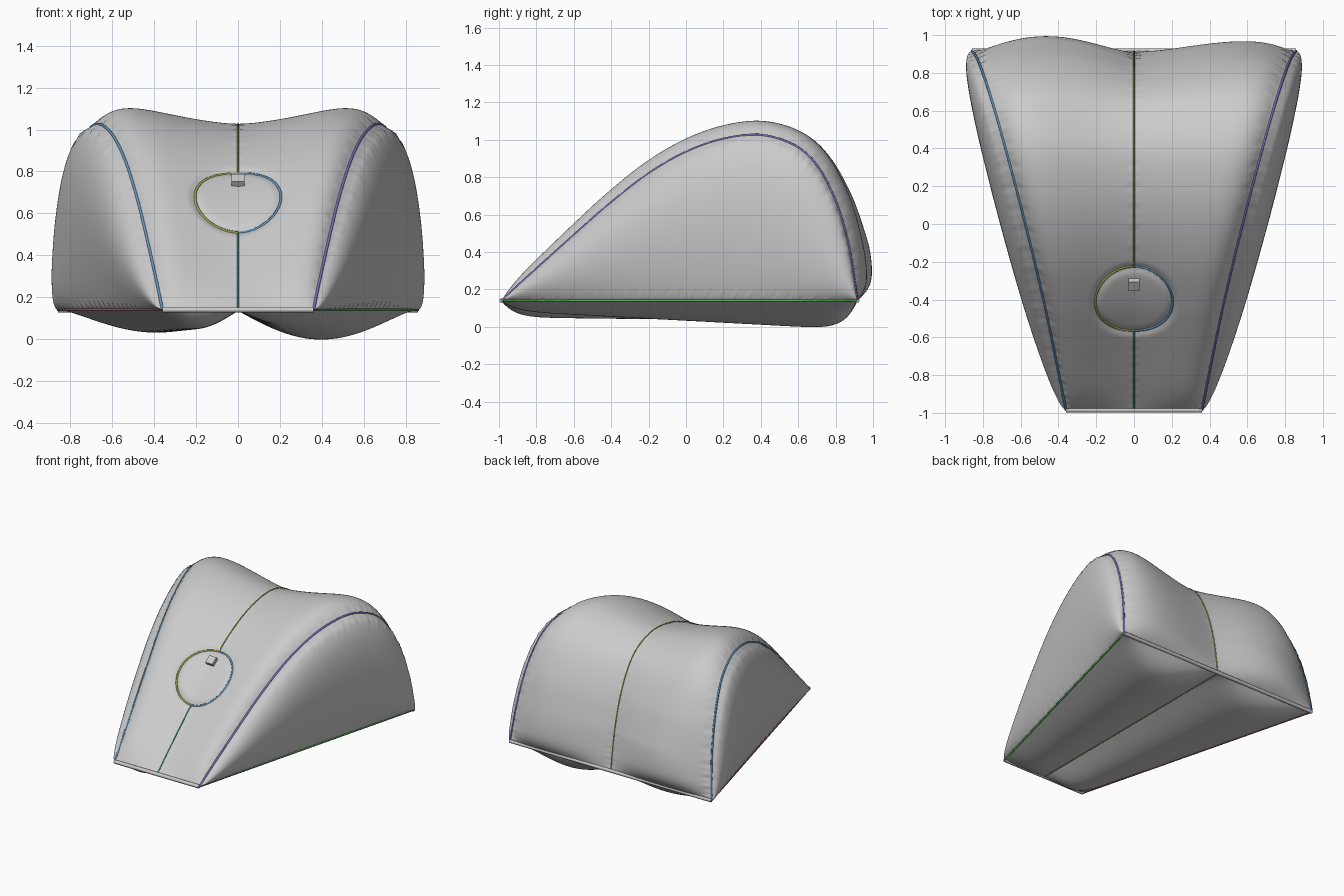
import bpy, bmesh, math
from mathutils import Vector

if "Cube" in bpy.data.objects:
    bpy.data.objects.remove(bpy.data.objects["Cube"])

N, M, V = 200, 80, 36   # samples along the length, across, up the side panels

# side seam profile (y, z) from the front edge, over the top, down the back
PROFILE = [(-.985, .14), (-.85, .265), (-.7, .4), (-.55, .535), (-.4, .665), (-.2, .82),
           (0, .935), (.2, 1.005), (.4, 1.025), (.58, .97), (.7, .86), (.8, .67),
           (.865, .45), (.895, .28), (.915, .14)]


def spline(t):
    p = [Vector(q) for q in PROFILE]
    p = [2 * p[0] - p[1]] + p + [2 * p[-1] - p[-2]]
    s = min(max(t, 0), 1) * (len(PROFILE) - 1)
    i = min(int(s), len(PROFILE) - 2)
    f = s - i
    a, b, c, d = p[i:i + 4]
    return .5 * (2 * b + (c - a) * f + (2 * a - 5 * b + 4 * c - d) * f * f
                 + (3 * b - a - 3 * c + d) * f ** 3)


def lerp(a, b, f):
    return a + (b - a) * f


def half_width(y):
    return .36 + (y + .985) * .262


def seam_x(t):
    return half_width(spline(t).x) - .045 * math.sin(math.pi * t)


def pucker(d, t):
    """Small gathers beside a stitched seam at distance d."""
    return .007 * math.exp(-(d / .05) ** 2) * math.sin(t * 230) * math.sin(t * 83 + 1)


def top(u, t):
    """Top strip: two soft lobes either side of the centre seam."""
    p = spline(t)
    d = (spline(t + .01) - spline(t - .01)).normalized()
    n = Vector((-d.y, d.x))
    a = abs(u)
    crest = a ** 1.5 * (1 - a ** 6) / .54
    back = math.sin(math.pi * a ** 1.1)
    k = min(1, max(0, (t - .62) / .25))
    lobe = lerp(crest, back, k * (.9 if u < 0 else .4))
    amp = lerp(.03, .112, t) * (1 - abs(2 * t - 1) ** 14)
    amp *= 1 + k * (.1 if u < 0 else -.15)
    x = u * seam_x(t)
    r = math.hypot(x / .205, (p.x + .4) / .17)
    off = lobe * amp - .012 * math.exp(-((r - 1) / .09) ** 2)
    off += .012 * max(0, 1 - r * r)
    if 0 < a < .999 and 0 < t < 1:
        off += pucker(1 - a, t) + pucker(a * 1.5, t) * (.7 if r > 1 else 0)
    return Vector((x, p.x + n.x * off, p.y + n.y * off))


def base_y(t):
    return lerp(PROFILE[0][0], PROFILE[-1][0], t)


def side(sign, v, t):
    p, y = spline(t), base_y(t)
    a = Vector((half_width(y), y, .14))
    b = Vector((seam_x(t), p.x, p.y))
    q = a.lerp(b, v)
    q.x += .118 * max(0, math.sin(math.pi * t)) ** .55 * v ** .85 * (1 - v) ** .5 / .41
    if 0 < v < 1 and 0 < t < 1:
        q.x += pucker(1 - v, t) + pucker(v, t) * .6
    q.x *= sign
    return q


def bottom(u, t):
    y = base_y(t)
    lobe = math.sin(math.pi * abs(u))
    depth = lerp(.085, .108, t) if u < 0 else lerp(.05, .152, t)
    z = .135 - depth * lobe * (1 - abs(2 * t - 1) ** 14)
    return Vector((u * half_width(y), y, z + .005 * abs(u) ** 4 if abs(u) < 1 else .14))


def grid(bm, fn, na, nb):
    g = [[bm.verts.new(fn(i / na, j / nb)) for j in range(nb + 1)] for i in range(na + 1)]
    for i in range(na):
        for j in range(nb):
            bm.faces.new((g[i][j], g[i + 1][j], g[i + 1][j + 1], g[i][j + 1]))


# cushion body: top strip, two side panels, underside
bm = bmesh.new()
grid(bm, lambda a, t: top(2 * a - 1, t), M, N)
grid(bm, lambda a, t: bottom(2 * a - 1, t), M, N)
for s in (-1, 1):
    grid(bm, lambda v, t: side(s, v, t), V, N)
bmesh.ops.remove_doubles(bm, verts=bm.verts, dist=.0006)
bmesh.ops.recalc_face_normals(bm, faces=bm.faces)
mesh = bpy.data.meshes.new("cushion_body")
bm.to_mesh(mesh)
bm.free()
body = bpy.data.objects.new("cushion_body", mesh)
bpy.context.collection.objects.link(body)
bpy.context.view_layer.objects.active = body
body.select_set(True)
bpy.ops.object.shade_smooth_by_angle(angle=math.radians(50))


def cord(name, pts, color=None, radius=.007):
    """Thin stitched seam cord."""
    cu = bpy.data.curves.new(name, 'CURVE')
    cu.dimensions = '3D'
    cu.bevel_depth, cu.bevel_resolution, cu.use_fill_caps = radius, 1, True
    sp = cu.splines.new('POLY')
    sp.points.add(len(pts) - 1)
    for q, p in zip(sp.points, pts):
        q.co = (*p, 1)
    if color:
        mat = bpy.data.materials.new(name)
        mat.diffuse_color = (*color, 1)
        mat.use_nodes = True
        mat.node_tree.nodes["Principled BSDF"].inputs["Base Color"].default_value = mat.diffuse_color
        cu.materials.append(mat)
    bpy.context.collection.objects.link(bpy.data.objects.new(name, cu))


def t_at(y):
    lo, hi = 0, 1
    for _ in range(30):
        m = (lo + hi) / 2
        lo, hi = (m, hi) if spline(m).x < y else (lo, m)
    return lo


def on_top(x, y):
    t = t_at(y)
    return top(x / seam_x(t), t)


def run(fn, a=0, b=1, n=60):
    return [fn(lerp(a, b, i / n)) for i in range(n + 1)]


BLUE, PURPLE, OLIVE = (.12, .3, .5), (.22, .15, .5), (.35, .38, .08)
TEAL, GREEN, RED = (.1, .42, .42), (.1, .4, .1), (.4, .1, .18)

# edge, centre and base seams
cord("left_edge_seam", run(lambda t: top(-1, t)), BLUE)
cord("right_edge_seam", run(lambda t: top(1, t)), PURPLE)
cord("back_centre_seam", run(lambda t: top(0, t), t_at(-.23)), OLIVE, .005)
cord("front_centre_seam", run(lambda t: top(0, t), 0, t_at(-.57)), TEAL, .005)
cord("base_centre_seam", run(lambda t: bottom(0, t)), OLIVE, .005)
cord("right_base_seam", run(lambda t: bottom(1, t)), GREEN)
cord("left_base_seam", run(lambda t: bottom(-1, t)), RED)

# grey piping along the front and back base edges
for name, t in (("front_base_piping", 0), ("back_base_piping", 1)):
    cord(name, run(lambda a: top(2 * a - 1, t)), None, .014)

# oval patch seam in two halves
for name, a0, col in (("oval_seam_right", -.5, BLUE), ("oval_seam_left", .5, OLIVE)):
    cord(name, run(lambda a: on_top(.205 * math.cos(a * math.pi),
                                    -.4 + .17 * math.sin(a * math.pi)), a0, a0 + 1), col)

# small pull tab at the top of the oval
bpy.ops.mesh.primitive_cube_add(size=1, location=(0, -.315, .75), rotation=(math.radians(37), 0, 0))
tab = bpy.context.object
tab.name = "pull_tab"
tab.scale = (.06, .06, .05)
